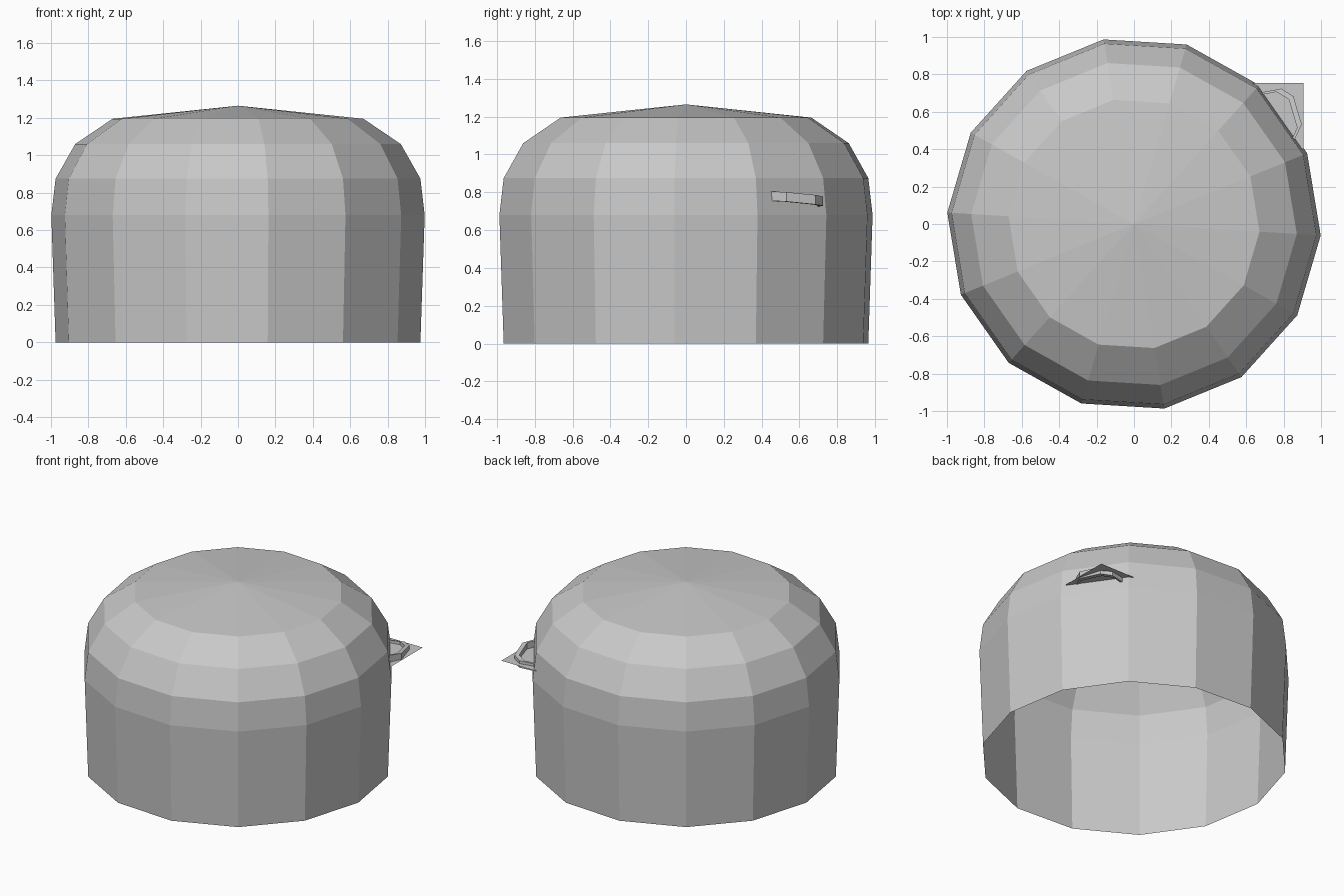
import bpy, math
from mathutils import Vector

cube = bpy.data.objects.get("Cube")
if cube:
    bpy.data.objects.remove(cube, do_unlink=True)

SIDES = 14
OFFSET = math.radians(-3.5)

grey = bpy.data.materials.new("plain grey")
grey.use_nodes = True
grey.diffuse_color = (0.58, 0.58, 0.58, 1)
grey.node_tree.nodes["Principled BSDF"].inputs["Base Color"].default_value = grey.diffuse_color


def make(name, verts, faces):
    mesh = bpy.data.meshes.new(name)
    mesh.from_pydata(verts, [], faces)
    mesh.materials.append(grey)
    mesh.update()
    obj = bpy.data.objects.new(name, mesh)
    bpy.context.collection.objects.link(obj)
    return obj


def revolve(name, profile, apex=None):
    """Open faceted shell from (radius, height) rings, with an optional peak."""
    verts, faces = [], []
    for radius, z in profile:
        for i in range(SIDES):
            a = OFFSET + math.tau * i / SIDES
            verts.append((radius * math.cos(a), radius * math.sin(a), z))
    for ring in range(len(profile) - 1):
        for i in range(SIDES):
            j = (i + 1) % SIDES
            low, high = ring * SIDES, (ring + 1) * SIDES
            faces.append((low + i, low + j, high + j, high + i))
    if apex is not None:
        top = len(verts)
        last = top - SIDES
        verts.append((0, 0, apex))
        faces += [(last + i, last + (i + 1) % SIDES, top) for i in range(SIDES)]
    return make(name, verts, faces)


# Hollow wall, open underneath, and faceted roof
revolve("wall", [(0.977, 0), (1.0, 0.68)])
revolve("roof", [(1.0, 0.68), (0.977, 0.875), (0.872, 1.06), (0.672, 1.195)], 1.265)

# Flat square plate poking out through one wall panel
z = 0.758
make("side_plate", [(0.6, 0.4, z), (0.905, 0.4, z), (0.905, 0.755, z), (0.6, 0.755, z)],
     [(0, 1, 2, 3)])

# Bent handle band around the plate, sloping down toward the back
angle = OFFSET + math.tau * 1.5 / SIDES
out = Vector((math.cos(angle), math.sin(angle), 0))
along = Vector((-out.y, out.x, 0))
path = [(0.95, -0.13), (1.04, -0.08), (1.09, 0.07), (1.06, 0.14), (0.95, 0.19)]
verts = []
for r, t in path:
    mid = out * r + along * t + Vector((0, 0, 0.768 - 0.1 * t))
    for inset, rise in ((0, -0.025), (0, 0.025), (0.03, 0.025), (0.03, -0.025)):
        verts.append(mid - out * inset + Vector((0, 0, rise)))
faces = []
for s in range(len(path) - 1):
    for k in range(4):
        n = (k + 1) % 4
        faces.append((4 * s + k, 4 * s + 4 + k, 4 * s + 4 + n, 4 * s + n))
make("side_handle", verts, faces)
